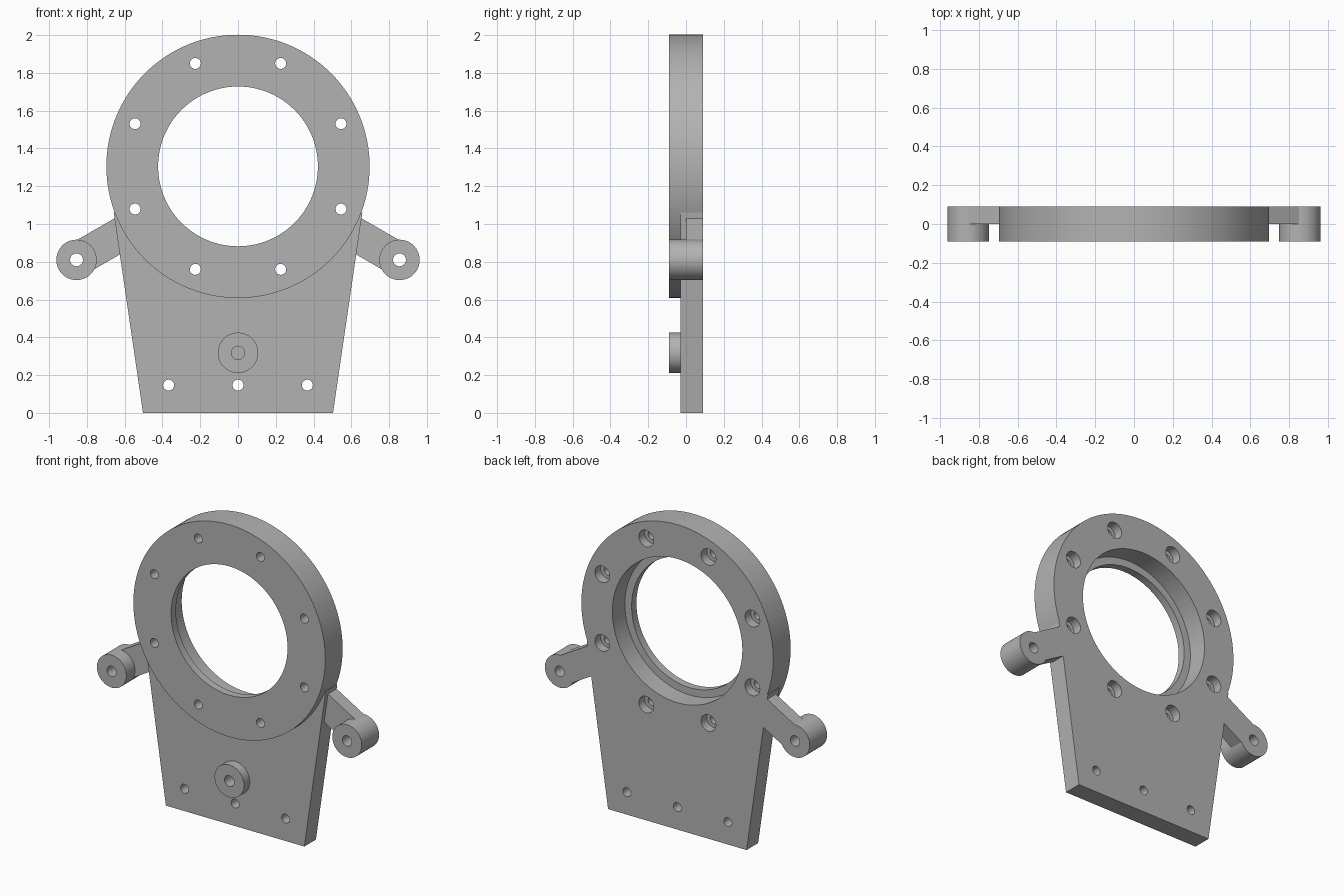
import bpy
import bmesh
from math import cos, sin, pi, radians
from mathutils import Vector

cube = bpy.data.objects.get("Cube")
if cube:
    bpy.data.objects.remove(cube, do_unlink=True)

FRONT, BACK = -0.09, 0.09
PLATE_FRONT = -0.03
RING_Z, RING_R = 1.305, 0.697
EPS = 0.03

grey = bpy.data.materials.new("machined_grey")
grey.use_nodes = True
grey.diffuse_color = (0.45, 0.45, 0.45, 1)
grey.node_tree.nodes["Principled BSDF"].inputs["Base Color"].default_value = grey.diffuse_color


def prism(name, outline, y0, y1):
    """Extrude an (x, z) outline from y0 to y1."""
    bm = bmesh.new()
    face = bm.faces.new([bm.verts.new((x, y0, z)) for x, z in outline])
    top = bmesh.ops.extrude_face_region(bm, geom=[face])["geom"]
    verts = [g for g in top if isinstance(g, bmesh.types.BMVert)]
    bmesh.ops.translate(bm, verts=verts, vec=(0, y1 - y0, 0))
    bmesh.ops.recalc_face_normals(bm, faces=bm.faces)
    mesh = bpy.data.meshes.new(name)
    bm.to_mesh(mesh)
    bm.free()
    mesh.materials.append(grey)
    obj = bpy.data.objects.new(name, mesh)
    bpy.context.collection.objects.link(obj)
    return obj


def disc(name, x, z, r, y0, y1, sides=48):
    ring = [(x + r * cos(2 * pi * i / sides), z + r * sin(2 * pi * i / sides))
            for i in range(sides)]
    return prism(name, ring, y0, y1)


def combine(body, other, operation):
    mod = body.modifiers.new(other.name, "BOOLEAN")
    mod.operation = operation
    mod.solver = "EXACT"
    mod.object = other
    bpy.context.view_layer.objects.active = body
    bpy.ops.object.modifier_apply(modifier=mod.name)
    bpy.data.objects.remove(other, do_unlink=True)


def drill(x, z, r, y0=FRONT - EPS, y1=BACK + EPS, sides=32):
    combine(body, disc("drill", x, z, r, y0, y1, sides), "DIFFERENCE")


# Ring and tapered base plate
body = disc("mounting_bracket", 0, RING_Z, RING_R, FRONT, BACK, 128)
plate = prism("base_plate", [(-0.503, 0), (0.503, 0), (0.658, 1.06), (-0.658, 1.06)],
              PLATE_FRONT, BACK)
combine(body, plate, "UNION")

# Side arms with round bosses
ARM_X, ARM_Z, ARM_HALF = 0.855, 0.81, 0.09
for side in (-1, 1):
    along = Vector((-side * cos(radians(30)), sin(radians(30))))
    across = Vector((-along.y, along.x)) * ARM_HALF
    start = Vector((side * ARM_X, ARM_Z))
    end = start + along * 0.32
    arm = prism("arm", [start + across, start - across, end - across, end + across], 0, BACK)
    combine(body, arm, "UNION")
    combine(body, disc("arm_boss", side * ARM_X, ARM_Z, 0.107, FRONT, BACK), "UNION")
    drill(side * ARM_X, ARM_Z, 0.034)

# Lower boss with a blind hole
combine(body, disc("lower_boss", 0, 0.318, 0.107, FRONT, 0), "UNION")
drill(0, 0.318, 0.035, y1=0.03)

# Main opening with a wider recess from the back
drill(0, RING_Z, 0.423, sides=128)
drill(0, RING_Z, 0.472, y0=-0.04, sides=128)

# Ring of counterbored bolt holes
for i in range(8):
    angle = radians(22.5 + 45 * i)
    x, z = 0.59 * cos(angle), RING_Z + 0.59 * sin(angle)
    drill(x, z, 0.029)
    drill(x, z, 0.054, y0=0.03)

# Base fixing holes
for x in (-0.367, 0, 0.367):
    drill(x, 0.147, 0.029)

# Smooth curved walls, sharp rims
bpy.ops.object.select_all(action="DESELECT")
body.select_set(True)
bpy.context.view_layer.objects.active = body
bpy.ops.object.shade_smooth_by_angle(angle=radians(30))
